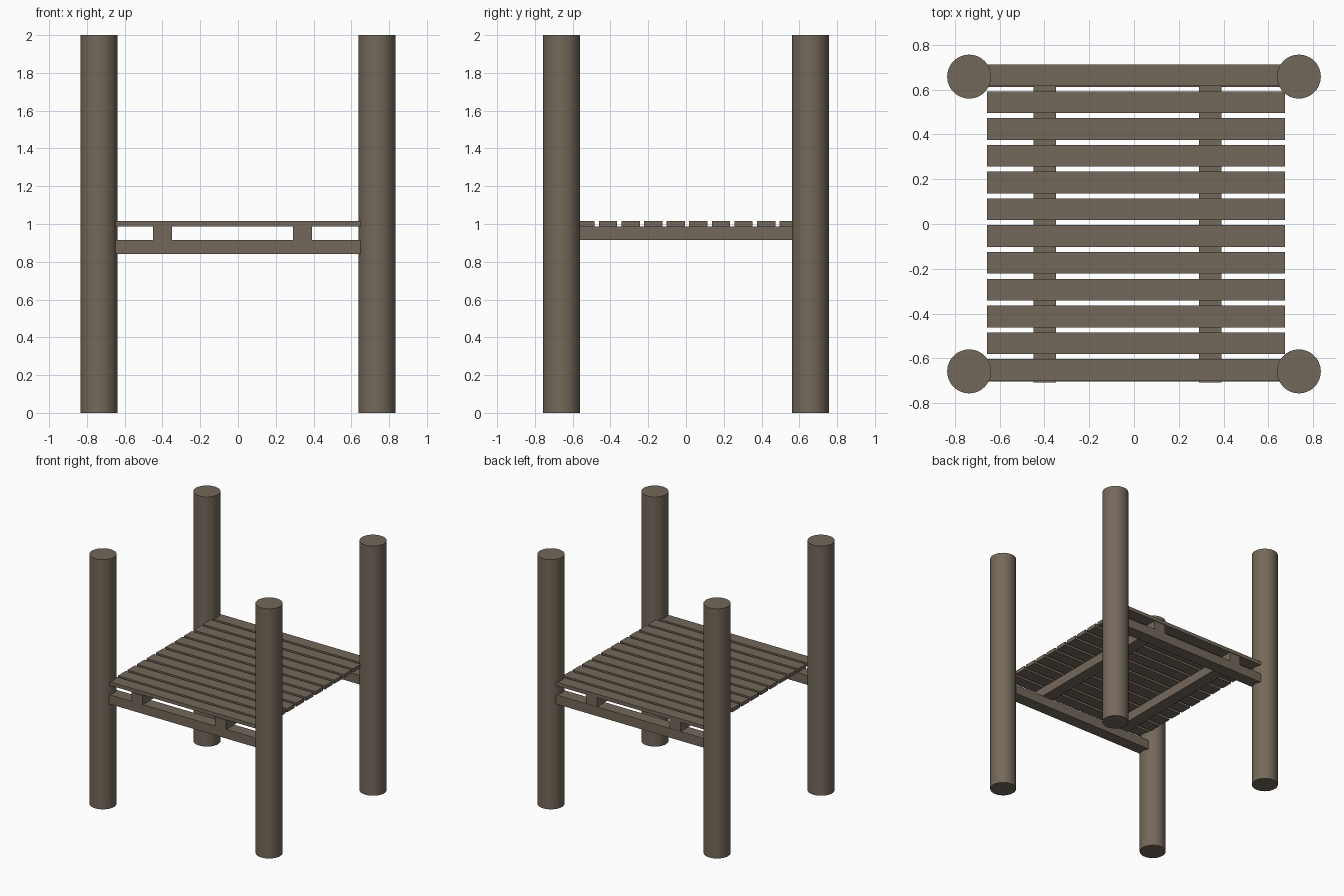
import bpy

if "Cube" in bpy.data.objects:
    bpy.data.objects.remove(bpy.data.objects["Cube"])

wood = bpy.data.materials.new("weathered brown wood")
wood.diffuse_color = (0.175, 0.14, 0.103, 1.0)
wood.use_nodes = True
wood.node_tree.nodes["Principled BSDF"].inputs["Base Color"].default_value = wood.diffuse_color


def box(name, x0, x1, y0, y1, z0, z1):
    bpy.ops.mesh.primitive_cube_add(
        size=1, location=((x0 + x1) / 2, (y0 + y1) / 2, (z0 + z1) / 2))
    ob = bpy.context.object
    ob.name = name
    ob.scale = (x1 - x0, y1 - y0, z1 - z0)
    bpy.ops.object.transform_apply(location=False, rotation=False, scale=True)
    ob.data.materials.append(wood)
    return ob


# four round corner posts
for sx, side in ((-1, "left"), (1, "right")):
    for sy, end in ((-1, "front"), (1, "back")):
        bpy.ops.mesh.primitive_cylinder_add(
            vertices=48, radius=0.098, depth=2,
            location=(sx * 0.736, sy * 0.658, 1))
        post = bpy.context.object
        post.name = f"{end}_{side}_post"
        post.data.materials.append(wood)
        bpy.ops.object.shade_smooth_by_angle()

# cross beams between the posts, front and back
X0, X1 = -0.657, 0.674
box("front_beam", X0, X1, -0.704, -0.606, 0.84, 0.914)
box("back_beam", X0, X1, 0.612, 0.71, 0.84, 0.914)

# two joists resting on the beams
for name, cx in (("left_joist", -0.399), ("right_joist", 0.341)):
    box(name, cx - 0.05, cx + 0.05, -0.708, 0.708, 0.914, 0.988)

# twelve deck planks
COUNT, FIRST, PITCH = 12, -0.652, 0.1196
for i in range(COUNT):
    cy = FIRST + i * PITCH
    box(f"deck_plank_{i + 1}", X0, X1, cy - 0.0485, cy + 0.0485, 0.988, 1.017)
